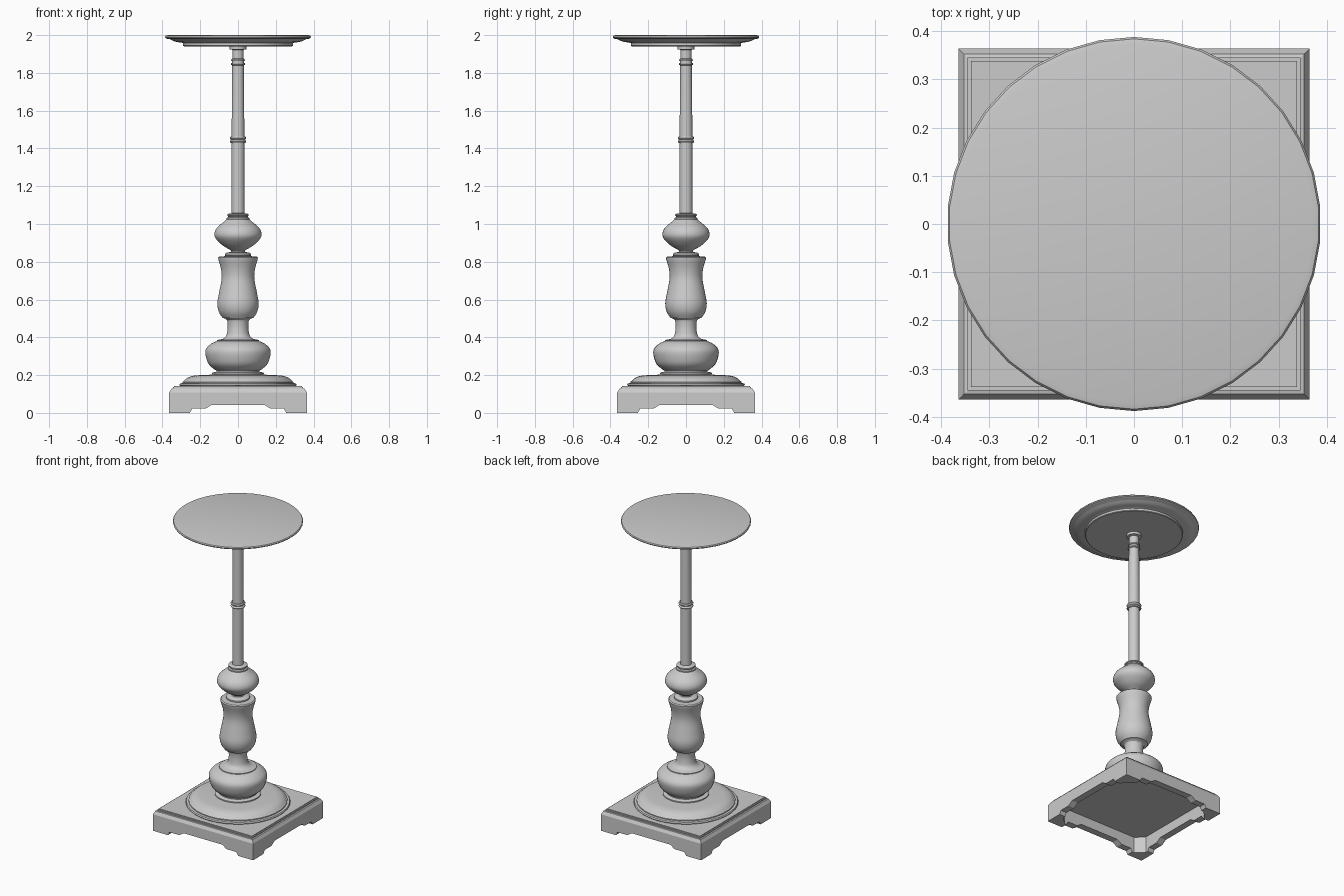
import bpy, bmesh, math

cube = bpy.data.objects.get("Cube")
if cube:
    bpy.data.objects.remove(cube)

grey = bpy.data.materials.new("plain grey")
grey.use_nodes = True
COLOUR = (0.6, 0.6, 0.6, 1)
grey.diffuse_color = COLOUR
grey.node_tree.nodes["Principled BSDF"].inputs["Base Color"].default_value = COLOUR


def finish(name, bm, smooth=None):
    bmesh.ops.recalc_face_normals(bm, faces=bm.faces)
    mesh = bpy.data.meshes.new(name)
    bm.to_mesh(mesh)
    bm.free()
    mesh.materials.append(grey)
    ob = bpy.data.objects.new(name, mesh)
    bpy.context.collection.objects.link(ob)
    if smooth:
        bpy.ops.object.select_all(action="DESELECT")
        ob.select_set(True)
        bpy.context.view_layer.objects.active = ob
        bpy.ops.object.shade_smooth_by_angle(angle=math.radians(smooth))
    return ob


def loft(bm, rings):
    """Join closed rings of points in order and cap both ends."""
    loops = [[bm.verts.new(p) for p in ring] for ring in rings]
    for a, b in zip(loops, loops[1:]):
        for i in range(len(a)):
            j = (i + 1) % len(a)
            bm.faces.new((a[i], a[j], b[j], b[i]))
    bm.faces.new(loops[0])
    bm.faces.new(loops[-1])


def spline(points, steps=4):
    """Smooth a turned profile through its points."""
    out = []
    for i in range(len(points) - 1):
        p0, p1 = points[max(i - 1, 0)], points[i]
        p2, p3 = points[i + 1], points[min(i + 2, len(points) - 1)]
        for s in range(steps):
            t = s / steps
            out.append(tuple(
                0.5 * (2 * b + (c - a) * t + (2 * a - 5 * b + 4 * c - d) * t * t
                       + (3 * b - a - 3 * c + d) * t ** 3)
                for a, b, c, d in zip(p0, p1, p2, p3)))
    return out + [points[-1]]


def lathe(name, profile, sides=34):
    bm = bmesh.new()
    turn = [math.pi / 2 + math.tau * i / sides for i in range(sides)]
    loft(bm, [[(r * math.cos(a), r * math.sin(a), z) for a in turn] for r, z in profile])
    return finish(name, bm, 35)


def square(h, z, c=0):
    """Square ring, with corners cut by c when given."""
    if not c:
        return [(-h, -h, z), (h, -h, z), (h, h, z), (-h, h, z)]
    k = h - c
    return [(-k, -h, z), (k, -h, z), (h, -k, z), (h, k, z),
            (k, h, z), (-k, h, z), (-h, k, z), (-h, -k, z)]


# Square plinth with a chamfered, stepped top
bm = bmesh.new()
loft(bm, [square(h, z) for h, z in
          [(.364, 0), (.364, .108), (.353, .128), (.345, .13), (.345, .137),
           (.338, .137), (.338, .142)]])
plinth = finish("plinth", bm)

# Cutters: hollow underside and the shaped apron openings on all four sides
cutters = []
bm = bmesh.new()
loft(bm, [square(.32, -.1, .05), square(.32, .105, .05)])
cutters.append(finish("hollow_cutter", bm))
half = [(.255, -.05), (.255, 0), (.243, .022), (.172, .022), (.14, .043)]
outline = half + [(-u, z) for u, z in reversed(half)]
for axis in "xy":
    bm = bmesh.new()
    loft(bm, [[(u, e, z) if axis == "y" else (e, u, z) for u, z in outline]
              for e in (-.5, .5)])
    cutters.append(finish("apron_cutter_" + axis, bm))
for cutter in cutters:
    cutter.hide_render = True
    cutter.hide_viewport = True
    mod = plinth.modifiers.new(cutter.name, "BOOLEAN")
    mod.operation = "DIFFERENCE"
    mod.solver = "EXACT"
    mod.object = cutter

# Round foot moulding on the plinth
lathe("foot_moulding", [(.29, .14), (.306, .142), (.312, .148), (.308, .156), (.294, .158),
                        (.294, .164)]
      + spline([(.287, .17), (.268, .186), (.235, .197), (.19, .2)])
      + [(.13, .203)])

# Lower bulb with its collars
lathe("lower_bulb", [(.13, .2), (.138, .204), (.138, .211), (.13, .215), (.115, .217), (.115, .224)]
      + spline([(.125, .23), (.157, .26), (.173, .31), (.168, .342), (.14, .368), (.112, .38)])
      + [(.112, .385), (.095, .389)]
      + spline([(.08, .392), (.062, .41), (.055, .45), (.057, .485), (.063, .498)]))

# Vase-shaped middle of the column
lathe("vase", [(.06, .493), (.07, .5)]
      + spline([(.082, .503), (.102, .535), (.11, .58), (.1, .64), (.087, .71),
                (.09, .76), (.104, .81)])
      + [(.106, .822), (.1, .828), (.06, .83)])

# Upper bulb with its collars
lathe("upper_bulb", [(.06, .828), (.07, .833), (.07, .842), (.06, .848)]
      + spline([(.038, .852), (.04, .862), (.08, .885), (.116, .92), (.125, .948),
                (.112, .98), (.075, 1.012), (.06, 1.025)])
      + [(.06, 1.032), (.052, 1.036), (.052, 1.041), (.057, 1.045), (.057, 1.05), (.05, 1.055),
         (.034, 1.057)])

# Slender shaft with a ring and a grooved neck
lathe("shaft", [(.034, 1.05), (.034, 1.43), (.04, 1.43), (.044, 1.436), (.04, 1.443),
                (.037, 1.446), (.04, 1.449), (.044, 1.455), (.04, 1.462), (.034, 1.463),
                (.031, 1.84), (.036, 1.842), (.038, 1.847), (.036, 1.852), (.031, 1.853),
                (.031, 1.862), (.035, 1.864), (.037, 1.869), (.035, 1.874), (.029, 1.876),
                (.029, 1.922), (.044, 1.925), (.044, 1.945)])

# Round top with a stepped, moulded edge
lathe("top", [(.288, 1.941), (.292, 1.944), (.292, 1.957)]
      + spline([(.3, 1.96), (.335, 1.966), (.362, 1.978)])
      + [(.376, 1.98), (.386, 1.985), (.388, 1.991), (.384, 1.997), (.372, 2)])
